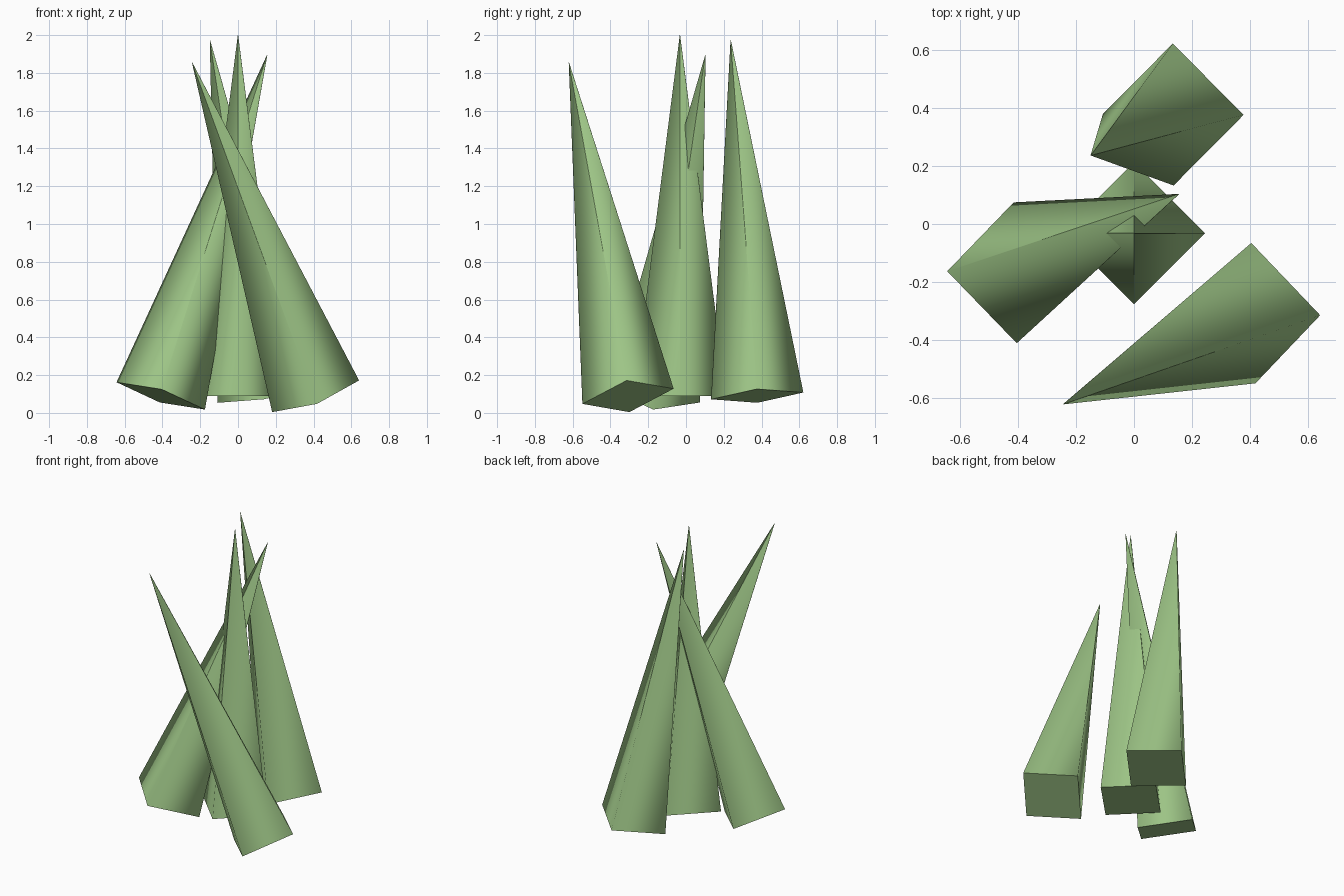
import bpy
from mathutils import Vector

cube = bpy.data.objects.get("Cube")
if cube:
    bpy.data.objects.remove(cube, do_unlink=True)

# Leaf colour
green = bpy.data.materials.new("leaf_green")
green.use_nodes = True
colour = (0.34, 0.56, 0.24, 1)
green.diffuse_color = colour
bsdf = next(n for n in green.node_tree.nodes if n.type == "BSDF_PRINCIPLED")
bsdf.inputs["Base Color"].default_value = colour

HEIGHT, RADIUS = 1.91, 0.245


def spike(name, base, tip):
    """Four-sided spike whose base centre and tip are given."""
    base, tip = Vector(base), Vector(tip)
    axis = (tip - base).normalized()
    bpy.ops.mesh.primitive_cone_add(vertices=4, radius1=RADIUS, radius2=0.001,
                                    depth=HEIGHT, location=base + axis * HEIGHT / 2)
    ob = bpy.context.object
    ob.name = name
    ob.rotation_mode = "QUATERNION"
    ob.rotation_quaternion = Vector((0, 0, 1)).rotation_difference(axis)
    ob.data.materials.append(green)
    # Soft sides, flat end caps
    for face in ob.data.polygons:
        face.use_smooth = abs(face.normal.z) < 0.5
    return ob


# Upright middle leaf and three leaning ones
spike("centre_leaf", (0, -0.032, 0.09), (0, -0.032, 2.0))
spike("back_leaf", (0.135, 0.377, 0.09), (-0.148, 0.237, 1.97))
spike("left_leaf", (0.411, -0.307, 0.088), (-0.243, -0.62, 1.855))
spike("right_leaf", (-0.409, -0.168, 0.09), (0.153, 0.102, 1.89))
